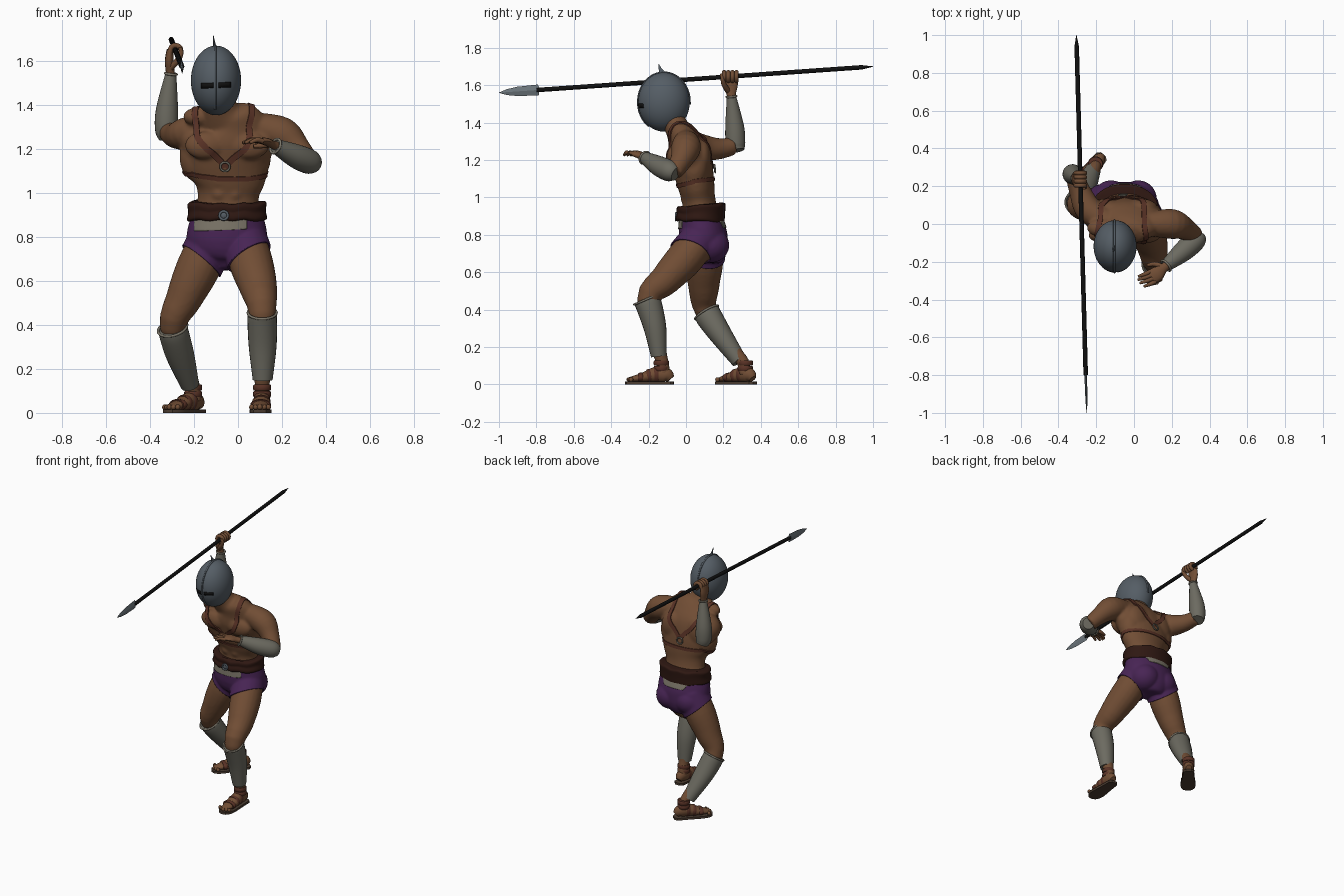
import bpy, bmesh, math
from mathutils import Vector as V, Matrix
from mathutils.bvhtree import BVHTree

if "Cube" in bpy.data.objects:
    bpy.data.objects.remove(bpy.data.objects["Cube"])

COL = dict(skin=(.165, .075, .035), cloth=(.065, .018, .09), pad=(.15, .145, .118), steel=(.09, .11, .13),
           leather=(.028, .009, .006), strap=(.10, .032, .019), black=(.005, .005, .005),
           linen=(.20, .18, .14), sole=(.07, .045, .03), blade=(.15, .18, .20))
MAT = {k: bpy.data.materials.new(k) for k in COL}
for k, c in COL.items():
    MAT[k].diffuse_color = (*c, 1)
X, Y, Z = (1, 0, 0), (0, 1, 0), (0, 0, 1)

def make(name, mat, bm, angle=50):
    bmesh.ops.recalc_face_normals(bm, faces=bm.faces)
    me = bpy.data.meshes.new(name)
    bm.to_mesh(me)
    me.materials.append(MAT[mat])
    me.shade_smooth()
    me.set_sharp_from_angle(angle=math.radians(angle))
    ob = bpy.data.objects.new(name, me)
    bpy.context.collection.objects.link(ob)
    return ob

def spline(P, n):
    out, m = [], len(P)
    for i in range(m - 1):
        a, b, c, d = (P[min(max(i+k, 0), m-1)] for k in (-1, 0, 1, 2))
        for t in [j / n for j in range(n)]:
            out.append([.5*(2*q + (r-p)*t + (2*p-5*q+4*r-s)*t*t + (3*q-p-3*r+s)*t**3) for p, q, r, s in zip(a, b, c, d)])
    return out + [list(P[-1])]

def tube(bm, secs, side=X, seg=20, sub=4):
    """Loft ellipses (x, y, z, ra[, rb]) along a smooth path, capped at both ends."""
    S = spline([s if len(s) == 5 else (*s, s[3]) for s in secs], sub)
    rings = []
    for i, s in enumerate(S):
        t = (V(S[min(i+1, len(S)-1)][:3]) - V(S[max(i-1, 0)][:3])).normalized()
        a = (V(side) - t * t.dot(V(side))).normalized()
        b = t.cross(a)
        rings.append([bm.verts.new(V(s[:3]) + a*s[3]*math.cos(k*math.tau/seg) + b*s[4]*math.sin(k*math.tau/seg))
                      for k in range(seg)])
    for r, q in zip(rings, rings[1:]):
        for k in range(seg):
            bm.faces.new((r[k], r[(k+1) % seg], q[(k+1) % seg], q[k]))
    bm.faces.new(rings[0])
    bm.faces.new(rings[-1])

def ball(bm, c, r, seg=24):
    bmesh.ops.create_uvsphere(bm, u_segments=seg, v_segments=seg*2//3, radius=1,
                              matrix=Matrix.Translation(c) @ Matrix.Diagonal((*r, 1)))

def part(name, mat, tubes=(), balls=(), angle=50):
    bm = bmesh.new()
    for t in tubes:
        tube(bm, *t)
    for b in balls:
        ball(bm, *b)
    return make(name, mat, bm, angle)

def ring(name, c, axis, R, r, mat, ry=None):
    rot = V(axis).to_track_quat('Z', 'Y').to_matrix()
    bm, n, k = bmesh.new(), 32, 8
    rows = [[bm.verts.new(V(c) + rot @ V(((R+r*math.cos(b*math.tau/k))*math.cos(a*math.tau/n),
            ((ry or R)+r*math.cos(b*math.tau/k))*math.sin(a*math.tau/n), r*math.sin(b*math.tau/k))))
            for b in range(k)] for a in range(n)]
    for i in range(n):
        p, q = rows[i-1], rows[i]
        for j in range(k):
            bm.faces.new((p[j-1], p[j], q[j], q[j-1]))
    make(name, mat, bm)

# Body: torso, limbs and muscles fused into one skin
torso = [(-.055, .11, .66, .07, .07), (-.055, .11, .72, .14, .105), (-.05, .09, .80, .175, .12),
         (-.045, .07, .97, .138, .09), (-.04, .055, 1.06, .168, .098), (-.05, .035, 1.16, .2, .108), (-.045, .012, 1.25, .21, .108),
         (-.05, -.015, 1.32, .165, .085), (-.08, -.05, 1.375, .085, .065), (-.1, -.11, 1.5, .058, .06)]
arm_l = [(.08, 0, 1.30, .065), (.20, 0, 1.265, .08), (.27, -.025, 1.20, .06), (.325, -.065, 1.135, .048)]
arm_r = [(-.13, .01, 1.30, .06), (-.235, .07, 1.27, .073), (-.285, .17, 1.26, .058), (-.315, .255, 1.275, .047)]
leg_r = [(-.12, .11, .80, .09), (-.18, .10, .66, .1), (-.245, .095, .52, .083), (-.295, .11, .39, .06),
         (-.232, .245, .19, .042), (-.205, .305, .12, .033), (-.20, .315, .05, .036)]
leg_l = [(.03, .09, .80, .09), (.06, 0, .68, .1), (.095, -.11, .56, .084), (.11, -.20, .45, .062),
         (.11, -.14, .17, .038), (.11, -.125, .11, .034), (.11, -.12, .05, .037)]
muscles = []
for s in (-1, 1):
    muscles += [((-.05+s*.098, -.06, 1.215), (.094, .043, .064)), ((-.05+s*.072, .13, .745), (.09, .092, .085)),
                ((-.055+s*.09, .085, 1.21), (.09, .05, .10)), ((-.08+s*.09, -.02, 1.345), (.08, .05, .045)),
                ((-.058+s*.13, .045, 1.165), (.078, .075, .115))]
    muscles += [((-.05+s*.034, -.032+.013*k, 1.115-.06*k), (.034, .024, .030), 12) for k in range(3)]
body = part("body", 'skin', [(torso, X, 32), (arm_l, Z), (arm_r, Z), (leg_r,), (leg_l,)], muscles)
m = body.modifiers.new("fuse", 'REMESH')
m.mode, m.voxel_size = 'VOXEL', .009
m = body.modifiers.new("soften", 'SMOOTH')
m.factor, m.iterations = .5, 5
bpy.context.view_layer.update()
body.data = fused = bpy.data.meshes.new_from_object(body.evaluated_get(bpy.context.evaluated_depsgraph_get()))
body.modifiers.clear()
fused.shade_smooth()
skin = bmesh.new()
skin.from_mesh(fused)
bvh = BVHTree.FromBMesh(skin)

def shell(name, planes, off, mat):
    """Garment cut out of the skin by planes (point, kept side) and pushed outward."""
    b = skin.copy()
    for co, no in planes:
        bmesh.ops.bisect_plane(b, geom=b.verts[:] + b.edges[:] + b.faces[:], plane_co=co, plane_no=no, clear_inner=True)
    b.normal_update()
    for v, n in [(v, v.normal.copy()) for v in b.verts]:
        v.co += n*off
    s = make(name, mat, b).modifiers.new("thick", 'SOLIDIFY')
    s.thickness, s.offset = .008, -1

# Briefs and linen lining
top = ((0, 0, .885), (0, 0, -1))
shell("briefs", [top, ((0, .06, .655), (-.7, .45, 1)), ((-.12, .1, .65), (.85, .2, 1))], .01, 'cloth')
shell("front_lining", [top, ((-.19, 0, 0), X), ((.035, 0, 0), (-1, 0, 0)), ((-.05, 0, .83), (-.04, 0, 1)),
                       ((0, .06, 0), (0, -1, 0))], .014, 'linen')
shell("back_lining", [top, ((-.12, 0, .84), (1, 0, .6)), ((.03, 0, .84), (-1, 0, .6)), ((0, 0, .835), Z), ((0, .1, 0), Y)], .014, 'linen')

# Belt and buckle
belt = part("belt", 'leather', [([(-.05, .074, .872, .168, .120), (-.05, .075, .88, .182, .132), (-.05, .08, .915, .176, .129),
            (-.05, .08, .95, .18, .132), (-.05, .08, .96, .165, .118)], X, 40, 3)])
for v in belt.data.vertices:
    v.co.z += .08*(v.co.y-.08) + .004*math.sin(v.co.x*60)
ring("belt_buckle", (-.065, -.054, .897), Y, .019, .006, 'steel')
part("buckle_plate", 'steel', balls=[((-.065, -.05, .897), (.019, .008, .016), 12)])

# Harness laid on the skin
def strap(name, pts, w=.014):
    P = [bvh.find_nearest(V(p))[:2] for p in spline(pts, 8)]
    b, rows, n = bmesh.new(), [], len(P)
    for i, (co, no) in enumerate(P):
        s = (P[min(i+1, n-1)][0]-P[max(i-1, 0)][0]).cross(no).normalized()*w
        rows.append([b.verts.new(q) for q in (co-s-no*.004, co-s+no*.005, co+s+no*.005, co+s-no*.004)])
    for p, q in zip(rows, rows[1:]):
        for j in range(3):
            b.faces.new((p[j], p[j+1], q[j+1], q[j]))
    make(name, 'strap', b)

for nm, s in (("right_harness", -1), ("left_harness", 1)):
    strap(nm, [(-.06, -.12, 1.10), (-.055+s*.08, -.15, 1.185), (-.07+s*.125, -.12, 1.28), (-.065+s*.125, -.015, 1.41),
               (-.05+s*.1, .15, 1.29), (-.05, .18, 1.17)])
strap("chest_band", [(-.045+.22*math.cos(a), .045+.15*math.sin(a), 1.075+.03*math.sin(a))
                     for a in [i*math.tau/16 for i in range(17)]], .011)
for nm, y, z in (("front_ring", -.15, 1.095), ("back_ring", .2, 1.16)):
    co, no, *_ = bvh.find_nearest(V((-.06, y, z)))
    ring(nm, co+no*.01, no, .021, .005, 'pad')

# Bracers and greaves with rolled rims
def guard(name, secs, side, i, j):
    part(name, 'pad', [(secs, side, 24, 5)])
    ring(name + "_rim", secs[i][:3], V(secs[i][:3])-V(secs[j][:3]), secs[i][3]+.001, .006, 'linen', secs[i][-1]+.001)

guard("left_bracer", [(.346, -.055, 1.125, .038), (.325, -.085, 1.14, .056), (.26, -.145, 1.168, .054), (.17, -.22, 1.212, .033)], Z, -1, -2)
guard("right_bracer", [(-.318, .272, 1.25, .042), (-.325, .265, 1.29, .052), (-.322, .26, 1.38, .05), (-.305, .243, 1.54, .025)], X, -1, -2)
guard("left_greave", [(.11, -.212, .455, .064, .07), (.11, -.197, .42, .067, .07), (.112, -.165, .30, .063, .06), (.112, -.145, .15, .045, .042)], X, 0, 1)
guard("right_greave", [(-.297, .11, .385, .066, .07), (-.288, .13, .35, .068, .07), (-.262, .19, .26, .064, .06), (-.218, .285, .125, .042, .042)], X, 0, 1)

# Left hand, open and palm down
parts = [([(.19, -.205, 1.205, .024), (.155, -.235, 1.22, .025, .018), (.125, -.262, 1.233, .039, .017), (.093, -.28, 1.236, .038, .012)], (.45, -.85, 0), 14),
         ([(.145, -.225, 1.22, .015), (.11, -.212, 1.215, .013), (.07, -.218, 1.21, .008)], Z, 10)]
for i, L in enumerate((.85, 1, .98, .8)):
    p = V((.10, -.278, 1.234)) + V((.4, -.8, 0))*(i-1.5)*.022
    parts.append(([(*p, .012), (*(p+V((-.035*L, -.014, .006))), .011), (*(p+V((-.075*L, -.026, -.008))), .007)], Z, 10))
part("left_hand", 'skin', parts)

# Right hand, gripping the shaft
parts = [([(-.305, .243, 1.52, .022), (-.308, .242, 1.55, .02, .025), (-.312, .238, 1.60, .02, .04), (-.309, .235, 1.65, .015, .04)], X, 14),
         ([(-.305, .225, 1.57, .016), (-.275, .205, 1.60, .014), (-.258, .195, 1.635, .011), (-.265, .19, 1.66, .008)], Y, 10)]
for i in range(4):
    parts.append(([(-.284+.025*math.cos(a), .237+(i-1.5)*.022, 1.646+.024*math.sin(a), .012)
                   for a in [math.radians(190-54*k) for k in range(6)]], Y, 10, 2))
part("right_hand", 'skin', parts)

# Feet, sandals and ankle wraps
for nm, ank, d in (("left", V((.11, -.126, 0)), V((-.06, -1, 0)).normalized()), ("right", V((-.20, .322, 0)), V((-.62, -.78, 0)).normalized())):
    w = V((-d.y, d.x, 0))
    at = lambda l, z, s=0: ank + d*l + w*s + V((0, 0, z))
    foot = [(-.045, .03, .02, .022), (-.02, .05, .034, .04), (.04, .052, .037, .04), (.10, .038, .042, .027), (.18, .026, .025, .012)]
    part(nm + "_foot", 'skin', [([(*at(l, z), a, b) for l, z, a, b in foot], w)],
         [(at(.18-.007*abs(i-2), .026, (i-2)*.019), (.0125,)*3, 10) for i in range(5)])
    out = [(-.06, .018), (-.045, .034), (.03, .04), (.12, .05), (.165, .046), (.192, .028), (.2, 0)]
    bm = bmesh.new()
    f = bm.faces.new([bm.verts.new(at(l, 0, s)) for l, s in out + [(l, -s) for l, s in out[-2::-1]]])
    r = bmesh.ops.extrude_face_region(bm, geom=[f])
    bmesh.ops.translate(bm, verts=[v for v in r['geom'] if isinstance(v, bmesh.types.BMVert)], vec=(0, 0, .015))
    make(nm + "_sole", 'sole', bm, 30)
    edge = ((-.014, .004), (-.008, 0), (.008, 0), (.014, .004))
    part(nm + "_sandal_straps", 'strap',
         [([(*at(l+e, z), a-k, b-k) for e, k in edge], w, 20, 1) for l, z, a, b in ((.03, .053, .039, .044), (.07, .046, .042, .037), (.115, .037, .047, .026))]
         + [([(*at(.006, z+e), .041-k) for e, k in edge], w, 20, 1) for z in (.085, .115)])

# Helmet with ridge, spike and eye slots
hc, hr = V((-.10, -.118, 1.51)), (.114, .138, .158)
bm = bmesh.new()
ball(bm, hc, hr, 40)
bmesh.ops.bisect_plane(bm, geom=bm.verts[:] + bm.edges[:] + bm.faces[:], plane_co=(0, 0, 1.363), plane_no=(0, .1, -1), clear_outer=True)
make("helmet", 'steel', bm)
ridge = [(*(hc+V((-.004, hr[1]*math.cos(a), hr[2]*math.sin(a)))), .006, .006) for a in [math.radians(t) for t in range(-5, 250, 15)]]
spike = [(-.105, -.12, 1.655, .008, .022), (-.108, -.135, 1.68, .005, .011), (-.112, -.147, 1.715, .001, .001)]
part("helmet_ridge", 'steel', [(ridge, X, 8, 2), (spike, X, 10)])
bm = bmesh.new()
for s in (-1, 1):
    cols = []
    for x in [s*(.012+.056*i/6) for i in range(7)]:
        cols.append([bm.verts.new(hc + V((x, -hr[1]*1.012*math.sqrt(1-(x/hr[0])**2-(z/hr[2])**2), z)))
                     for z in (-.034+.04*x, -.010+.04*x)])
    for p, q in zip(cols, cols[1:]):
        bm.faces.new((p[0], q[0], q[1], p[1]))
make("eye_slots", 'black', bm).modifiers.new("thick", 'SOLIDIFY').thickness = .006

# Spear
tip, end = V((-.25, -1, 1.56)), V((-.305, 1, 1.70))
on = lambda *rows: [(*tip.lerp(end, t), a, b) for t, a, b in rows]
part("spear_shaft", 'black', [(on((.10, .012, .012), (.97, .012, .012), (.975, .010, .010), (1, .001, .001)), X, 12, 1)])
part("spear_blade", 'blade', [(on((0, .001, .001), (.022, .004, .016), (.05, .006, .025), (.105, .007, .029), (.107, .005, .02)), X, 4, 1)], angle=10)

for m in bpy.data.materials:
    if m.users and not m.is_grease_pencil:
        m.use_nodes = True
        m.node_tree.nodes["Principled BSDF"].inputs["Base Color"].default_value = m.diffuse_color
